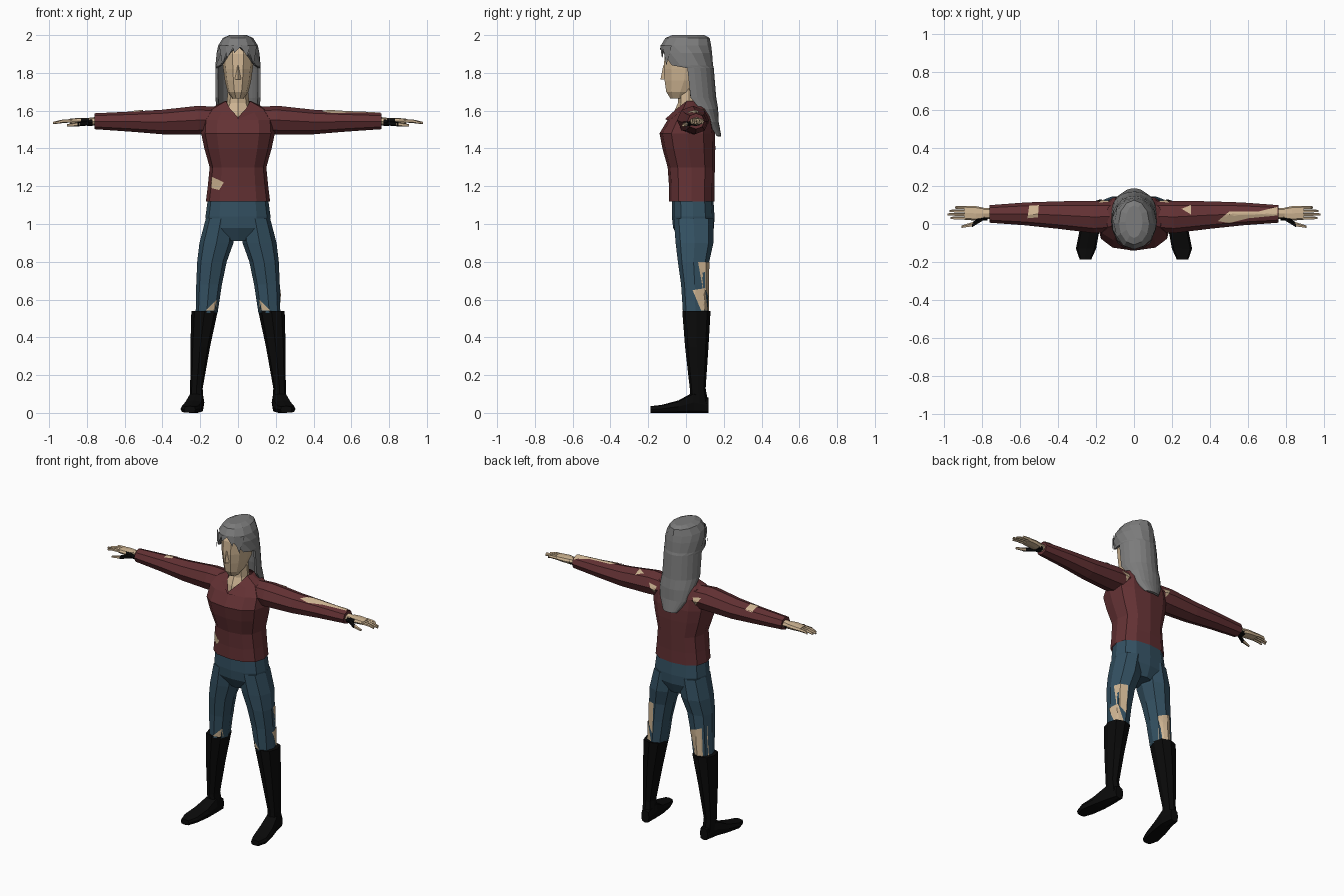
import bpy, bmesh, math
from mathutils import Vector
from mathutils.bvhtree import BVHTree


def material(name, r, g, b):
    m = bpy.data.materials.new(name)
    m.diffuse_color = (r, g, b, 1)
    return m


SKIN = material("skin", 0.62, 0.46, 0.29)
SHIRT = material("dark red cloth", 0.125, 0.031, 0.034)
DENIM = material("blue denim", 0.034, 0.082, 0.122)
HAIR = material("grey hair", 0.2, 0.2, 0.2)
BLACK = material("black leather", 0.003, 0.003, 0.003)


def finish(name, bm, *mats):
    bmesh.ops.recalc_face_normals(bm, faces=bm.faces)
    me = bpy.data.meshes.new(name)
    bm.to_mesh(me)
    bm.free()
    for m in mats:
        me.materials.append(m)
    ob = bpy.data.objects.new(name, me)
    bpy.context.collection.objects.link(ob)
    return ob


def loft(name, mat, rings, axis="z", n=8, p=1.0, side=1, caps=True, edit=None):
    """Skin rings (t, a, b, ra, rb): position on axis, centre and radii across it."""
    bm = bmesh.new()
    loops = []
    for t, a, b, ra, rb in rings:
        loop = []
        for i in range(n):
            w = 2 * math.pi * i / n
            c, s = math.cos(w), math.sin(w)
            u = a + ra * math.copysign(abs(c) ** p, c)
            v = b + rb * math.copysign(abs(s) ** p, s)
            x, y, z = {"z": (u, v, t), "x": (t, u, v), "y": (u, t, v)}[axis]
            loop.append(bm.verts.new((side * x, y, z)))
        loops.append(loop)
    for lo, hi in zip(loops, loops[1:]):
        for i in range(n):
            j = (i + 1) % n
            bm.faces.new((lo[i], lo[j], hi[j], hi[i]))
    if caps:
        bm.faces.new(loops[0])
        bm.faces.new(loops[-1])
    if edit:
        edit(loops)
    return finish(name, bm, mat)


def patch(name, mat, targets, points, direction):
    """Thin plate dropped along a direction onto the nearest target surface."""
    d = Vector(direction)
    trees = []
    for ob in targets:
        tb = bmesh.new()
        tb.from_mesh(ob.data)
        trees.append(BVHTree.FromBMesh(tb))
        tb.free()
    bm = bmesh.new()
    bm.faces.new([bm.verts.new(p) for p in points])
    for _ in range(2):
        bmesh.ops.triangulate(bm, faces=bm.faces[:])
        bmesh.ops.subdivide_edges(bm, edges=bm.edges[:], cuts=1, use_grid_fill=True)
    lost = []
    for v in bm.verts:
        hits = [t.ray_cast(v.co - d * 3, d) for t in trees]
        hits = [h for h in hits if h[0]]
        if hits:
            v.co = min(hits, key=lambda h: h[3])[0] - d * 0.005
        else:
            lost.append(v)
    bmesh.ops.delete(bm, geom=lost, context="VERTS")
    return finish(name, bm, mat)


# Shirt body, with the front of the collar pulled down into a V
def v_neck(loops):
    top = loops[-1]
    for i, z, y in ((9, 1.565, -0.1), (8, 1.61, -0.05), (10, 1.61, -0.05)):
        top[i].co.z, top[i].co.y = z, y
    loops[-2][9].co.z, loops[-2][9].co.y = 1.555, -0.11
    for i in (8, 10):
        loops[-2][i].co.z = 1.59


shirt = loft("shirt", SHIRT, [
    (1.12, 0, 0.03, 0.17, 0.12), (1.2, 0, 0.03, 0.16, 0.12),
    (1.3, 0, 0.028, 0.15, 0.125), (1.4, 0, 0.015, 0.178, 0.14),
    (1.48, 0, 0.007, 0.195, 0.147), (1.55, 0, 0.022, 0.19, 0.12),
    (1.61, 0, 0.035, 0.15, 0.088), (1.65, 0, 0.035, 0.072, 0.055)],
    n=12, p=0.8, caps=False, edit=v_neck)

# Neck with upper chest, and head with a tapering chin
loft("neck", SKIN, [(1.5, 0, 0, 0.09, 0.08), (1.59, 0, 0.01, 0.08, 0.075),
                    (1.64, 0, 0.015, 0.06, 0.058), (1.74, 0, 0.015, 0.05, 0.055)])
loft("head", SKIN, [
    (1.665, 0, -0.04, 0.03, 0.045), (1.7, 0, -0.03, 0.055, 0.078),
    (1.76, 0, -0.01, 0.07, 0.108), (1.82, 0, -0.005, 0.078, 0.118),
    (1.9, 0, 0, 0.085, 0.118), (1.96, 0, 0, 0.06, 0.09)], n=10, p=0.9)
loft("nose", SKIN, [(1.765, 0, -0.115, 0.016, 0.02), (1.84, 0, -0.112, 0.007, 0.008)], n=4)

# Hair shell: rows (z, y, rx, ry, half angle from the back)
bm = bmesh.new()
rows = []
for z, yc, rx, ry, a in [
        (2.0, 0.012, 0.045, 0.085, 180), (1.985, 0.008, 0.08, 0.117, 180),
        (1.945, 0, 0.105, 0.133, 180), (1.905, 0.003, 0.116, 0.135, 155),
        (1.84, 0.008, 0.12, 0.135, 128), (1.825, 0.012, 0.12, 0.135, 92),
        (1.67, 0.035, 0.12, 0.125, 95), (1.61, 0.08, 0.115, 0.09, 95),
        (1.54, 0.12, 0.1, 0.053, 95), (1.465, 0.165, 0.05, 0.022, 95)]:
    row = []
    for i in range(13):
        w = math.radians(a * (i / 6 - 1))
        row.append(bm.verts.new((rx * math.sin(w), yc + ry * math.cos(w), z)))
    rows.append(row)
for up, lo in zip(rows, rows[1:]):
    for i in range(12):
        bm.faces.new((up[i], up[i + 1], lo[i + 1], lo[i]))
bm.faces.new(rows[0])
bmesh.ops.remove_doubles(bm, verts=bm.verts, dist=0.0001)
hair = finish("long_hair", bm, HAIR)
mod = hair.modifiers.new("thickness", "SOLIDIFY")
mod.thickness = 0.015
mod.offset = -1

# Jagged fringe tufts
bm = bmesh.new()
for x0, x1, tip, z in ((-0.1, -0.05, -0.082, 1.84), (-0.065, -0.02, -0.058, 1.875),
                       (-0.03, 0.02, -0.02, 1.905), (0.01, 0.06, 0.05, 1.885),
                       (0.05, 0.1, 0.082, 1.84)):
    depth = lambda x: -0.137 * math.sqrt(max(0, 1 - (x / 0.12) ** 2))
    bm.faces.new([bm.verts.new((x0, depth(x0), 1.945)), bm.verts.new((x1, depth(x1), 1.945)),
                  bm.verts.new((tip, depth(tip) - 0.004, z))])
finish("fringe", bm, HAIR)

# Hips
hips = loft("hips", DENIM, [
    (1.13, 0, 0.035, 0.16, 0.11), (1.04, 0, 0.038, 0.172, 0.113),
    (0.98, 0, 0.04, 0.165, 0.108), (0.91, 0, 0.045, 0.055, 0.075)], n=12, p=0.8)

sleeves, legs = {}, {}
for s, tag in ((-1, "right"), (1, "left")):
    # Sleeve and arm
    sleeves[s] = loft(tag + "_sleeve", SHIRT, [
        (0.12, 0.04, 1.55, 0.08, 0.07), (0.21, 0.037, 1.55, 0.085, 0.076),
        (0.4, 0.047, 1.54, 0.072, 0.065), (0.57, 0.053, 1.542, 0.06, 0.053),
        (0.76, 0.053, 1.544, 0.046, 0.042)], axis="x", side=s)
    loft(tag + "_wrist", SKIN, [(0.74, 0.055, 1.544, 0.03, 0.024),
                                (0.8, 0.056, 1.543, 0.028, 0.018)], axis="x", side=s)
    # Hand, fingers and thumb
    hand = loft(tag + "_palm", SKIN, [
        (0.79, 0.056, 1.543, 0.03, 0.019), (0.83, 0.056, 1.545, 0.038, 0.017),
        (0.89, 0.058, 1.545, 0.036, 0.013)], axis="x", p=0.7, side=s)
    hand.data.materials.append(BLACK)
    for f in hand.data.polygons:
        if f.normal.y < -0.5 and abs(f.center.x) < 0.84:
            f.material_index = 1
    for k, (y, tip) in enumerate(((0.031, 0.965), (0.05, 0.98), (0.068, 0.97), (0.086, 0.94))):
        loft(f"{tag}_finger_{k + 1}", SKIN, [
            (0.88, y, 1.546, 0.009, 0.01), (0.93, y, 1.544, 0.009, 0.009),
            (tip, y, 1.535, 0.006, 0.006)], axis="x", n=5, side=s)
    loft(tag + "_thumb_base", BLACK, [(0.79, 0.03, 1.535, 0.012, 0.014),
                                      (0.85, -0.005, 1.528, 0.014, 0.012)], axis="x", n=5, side=s)
    loft(tag + "_thumb", SKIN, [(0.84, 0.0, 1.529, 0.013, 0.012),
                                (0.905, -0.015, 1.522, 0.007, 0.007)], axis="x", n=5, side=s)
    loft(tag + "_wrist_strap", BLACK, [(0.77, 0.05, 1.538, 0.032, 0.02),
                                       (0.8, 0.05, 1.536, 0.032, 0.018)], axis="x", side=s)
    # Trouser leg
    legs[s] = loft(tag + "_trouser_leg", DENIM, [
        (1.03, 0.09, 0.04, 0.08, 0.105), (0.9, 0.114, 0.045, 0.09, 0.1),
        (0.8, 0.138, 0.04, 0.078, 0.083), (0.68, 0.153, 0.046, 0.068, 0.072),
        (0.53, 0.166, 0.05, 0.058, 0.066)], side=s, p=0.85)
    # Tall boot and foot
    loft(tag + "_boot_shaft", BLACK, [
        (0.54, 0.177, 0.055, 0.07, 0.075), (0.35, 0.2, 0.057, 0.052, 0.062),
        (0.13, 0.22, 0.062, 0.033, 0.042), (0.05, 0.218, 0.07, 0.036, 0.048)], side=s, p=0.8)
    loft(tag + "_boot_foot", BLACK, [
        (0.12, 0.213, 0.04, 0.028, 0.04), (0.04, 0.22, 0.055, 0.042, 0.055),
        (-0.04, 0.235, 0.033, 0.052, 0.033), (-0.13, 0.252, 0.021, 0.053, 0.021),
        (-0.187, 0.255, 0.018, 0.03, 0.018)], axis="y", side=s, p=0.6)

# Skin showing through torn cloth
DOWN, FWD, BACK = (0, 0, -1), (0, -1, 0), (0, 1, 0)
L, R = sleeves[1], sleeves[-1]
patch("belly_tear", SKIN, [shirt], [(-0.14, 0, 1.25), (-0.105, 0, 1.235), (-0.075, 0, 1.22),
      (-0.1, 0, 1.18), (-0.14, 0, 1.19), (-0.12, 0, 1.215)], BACK)
patch("left_forearm_tear", SKIN, [L], [(0.44, 0.015, 0), (0.5, 0.065, 0), (0.65, 0.065, 0),
      (0.755, 0.09, 0), (0.755, 0.045, 0), (0.6, 0.03, 0), (0.5, 0.005, 0)], DOWN)
patch("left_upper_arm_tear", SKIN, [L], [(0.25, 0.08, 0), (0.3, 0.1, 0), (0.3, 0.05, 0)], DOWN)
patch("right_forearm_tear", SKIN, [R], [(-0.56, 0.03, 0), (-0.55, 0.1, 0),
      (-0.5, 0.1, 0), (-0.505, 0.035, 0)], DOWN)
for s in (-1, 1):
    patch("shoulder_blade_tear", SKIN, [shirt, sleeves[s]],
          [(s * 0.13, 0, 1.57), (s * 0.19, 0, 1.58), (s * 0.15, 0, 1.52)], FWD)
    patch("front_knee_tear", SKIN, [legs[s]], [(s * 0.112, 0, 0.6), (s * 0.17, 0, 0.542),
          (s * 0.115, 0, 0.542)], BACK)
patch("right_back_knee_tear", SKIN, [legs[-1]], [(-0.1, 0, 0.69), (-0.21, 0, 0.73),
      (-0.218, 0, 0.54), (-0.115, 0, 0.54)], FWD)
patch("left_back_thigh_tear", SKIN, [legs[1]], [(0.15, 0, 0.8), (0.21, 0, 0.8), (0.21, 0, 0.66),
      (0.16, 0, 0.6), (0.18, 0, 0.7)], FWD)
patch("left_side_knee_tear", SKIN, [legs[1]], [(0, 0.035, 0.65), (0, 0.1, 0.66),
      (0, 0.115, 0.542), (0, 0.08, 0.542)], (-1, 0, 0))
